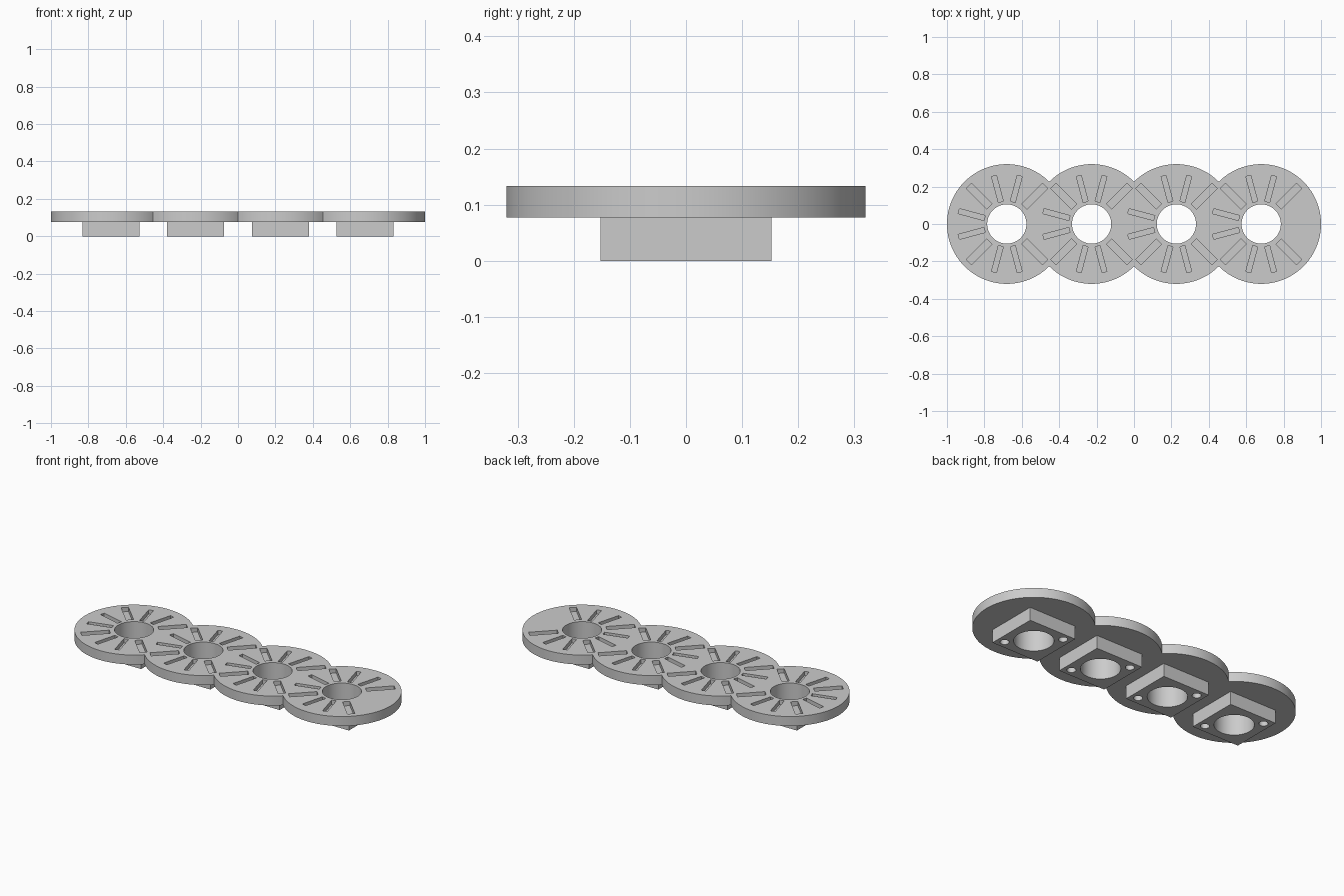
import bpy, bmesh
from math import cos, sin, acos, pi, radians
from mathutils import Matrix, Vector

cube = bpy.data.objects.get("Cube")
if cube:
    bpy.data.objects.remove(cube, do_unlink=True)

RADIUS, PITCH, COUNT = 0.32, 0.4533, 4
PLATE_Z, TOP_Z = 0.077, 0.133
BORE, BLOCK = 0.105, 0.305
SLOT_DEPTH = 0.025
CENTRES = [PITCH * (i - (COUNT - 1) / 2) for i in range(COUNT)]

grey = bpy.data.materials.new("plain grey")
grey.use_nodes = True
grey.diffuse_color = (0.6, 0.6, 0.6, 1)
grey.node_tree.nodes["Principled BSDF"].inputs["Base Color"].default_value = (0.6, 0.6, 0.6, 1)


def add_box(bm, centre, size, angle=0.0):
    m = Matrix.Rotation(angle, 4, "Z") @ Matrix.Diagonal((*size, 1))
    bmesh.ops.create_cube(bm, size=1, matrix=Matrix.Translation(centre) @ m)


def add_cylinder(bm, x, y, z0, z1, radius, segments):
    bmesh.ops.create_cone(bm, cap_ends=True, segments=segments, radius1=radius, radius2=radius,
                          depth=z1 - z0, matrix=Matrix.Translation((x, y, (z0 + z1) / 2)))


def make_object(name, bm):
    bmesh.ops.recalc_face_normals(bm, faces=bm.faces)
    mesh = bpy.data.meshes.new(name)
    bm.to_mesh(mesh)
    bm.free()
    obj = bpy.data.objects.new(name, mesh)
    bpy.context.collection.objects.link(obj)
    return obj


def cut_and_finish(obj, cutter):
    """Subtract the cutter, bake the result, then colour and shade it."""
    mod = obj.modifiers.new("cut", "BOOLEAN")
    mod.operation, mod.solver, mod.object = "DIFFERENCE", "EXACT", cutter
    bpy.context.view_layer.update()
    baked = bpy.data.meshes.new_from_object(obj.evaluated_get(bpy.context.evaluated_depsgraph_get()))
    obj.modifiers.clear()
    obj.data = baked
    baked.materials.clear()
    baked.materials.append(grey)
    bpy.data.objects.remove(cutter, do_unlink=True)
    bpy.ops.object.select_all(action="DESELECT")
    obj.select_set(True)
    bpy.context.view_layer.objects.active = obj
    bpy.ops.object.shade_smooth_by_angle(angle=radians(30))


# Scalloped plate: outline of four overlapping discs, extruded upward
overlap = acos(PITCH / 2 / RADIUS)
lower = []
for i, cx in enumerate(CENTRES):
    start = pi if i == 0 else pi + overlap
    end = 2 * pi if i == COUNT - 1 else 2 * pi - overlap
    steps = round((end - start) / radians(3))
    first = 0 if i == 0 else 1      # neighbouring arcs share a point
    for k in range(first, steps + 1):
        a = start + (end - start) * k / steps
        lower.append((cx + RADIUS * cos(a), RADIUS * sin(a)))
outline = lower + [(x, -y) for x, y in reversed(lower[1:-1])]
bm = bmesh.new()
face = bm.faces.new([bm.verts.new((x, y, PLATE_Z)) for x, y in outline])
extruded = bmesh.ops.extrude_face_region(bm, geom=[face])["geom"]
bmesh.ops.translate(bm, vec=(0, 0, TOP_Z - PLATE_Z),
                    verts=[v for v in extruded if isinstance(v, bmesh.types.BMVert)])
plate = make_object("scalloped_plate", bm)

# Bores and radial slots; the diagonal slots are longer and wider
bm = bmesh.new()
for cx in CENTRES:
    add_cylinder(bm, cx, 0, -0.1, 0.3, BORE, 64)
    for degrees in range(45, 316, 30):
        diagonal = degrees % 90 == 45
        inner, outer, width = (0.132, 0.288, 0.04) if diagonal else (0.123, 0.266, 0.027)
        a, r = radians(degrees), (inner + outer) / 2
        add_box(bm, (cx + r * cos(a), r * sin(a), TOP_Z),
                (outer - inner, width, 2 * SLOT_DEPTH), a)
cut_and_finish(plate, make_object("plate_cutter", bm))

# Square mounting blocks with a bore and two blind screw holes in opposite corners
for i, cx in enumerate(CENTRES):
    bm = bmesh.new()
    add_box(bm, Vector((cx, 0, PLATE_Z / 2)), (BLOCK, BLOCK, PLATE_Z))
    block = make_object(f"mounting_block_{i + 1}", bm)
    bm = bmesh.new()
    add_cylinder(bm, cx, 0, -0.1, 0.3, BORE, 64)
    for side in (1, -1):
        add_cylinder(bm, cx + side * 0.108, -side * 0.108, -0.05, 0.055, 0.024, 24)
    cut_and_finish(block, make_object("block_cutter", bm))
